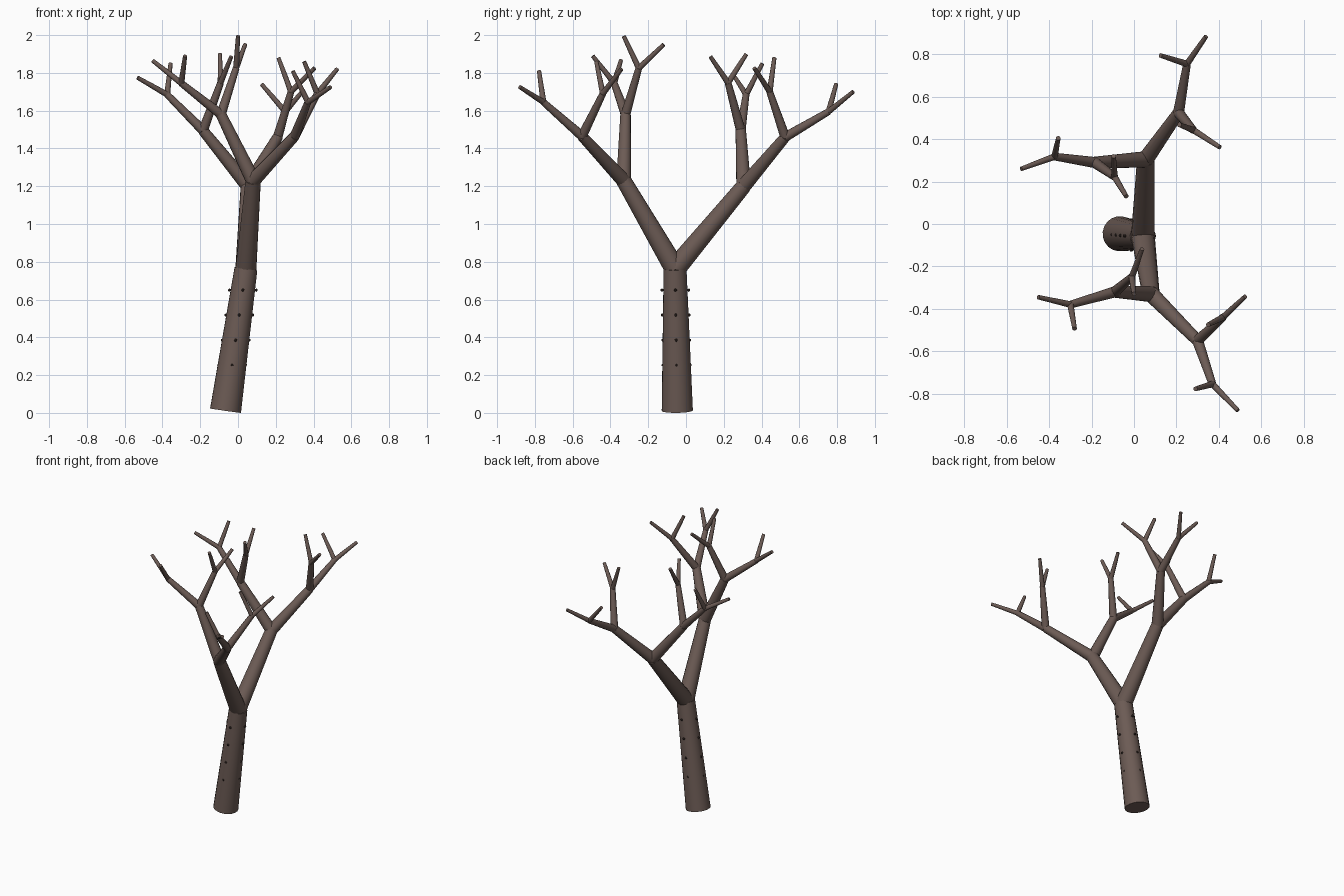
import bpy, bmesh, math
from mathutils import Vector, Matrix

if "Cube" in bpy.data.objects:
    bpy.data.objects.remove(bpy.data.objects["Cube"])


def material(name, rgb):
    m = bpy.data.materials.new(name)
    m.diffuse_color = (*rgb, 1)
    m.use_nodes = True
    m.node_tree.nodes["Principled BSDF"].inputs["Base Color"].default_value = m.diffuse_color
    return m


bark = material("bark", (0.15, 0.105, 0.09))
dark = material("dark_bark", (0.04, 0.027, 0.022))


def finish(bm, name, mat):
    me = bpy.data.meshes.new(name)
    bm.to_mesh(me)
    bm.free()
    me.materials.append(mat)
    ob = bpy.data.objects.new(name, me)
    bpy.context.collection.objects.link(ob)
    bpy.context.view_layer.objects.active = ob
    ob.select_set(True)
    bpy.ops.object.shade_smooth_by_angle(angle=math.radians(40))
    ob.select_set(False)
    return ob


def limb(name, a, b, r1, r2, sides):
    """Tapered, capped cylinder from a to b."""
    a, b = Vector(a), Vector(b)
    d = b - a
    bm = bmesh.new()
    rot = d.to_track_quat('Z', 'Y').to_matrix().to_4x4()
    bmesh.ops.create_cone(bm, cap_ends=True, segments=sides, radius1=r1, radius2=r2,
                          depth=d.length, matrix=Matrix.Translation((a + b) / 2) @ rot)
    finish(bm, name, bark)


# Trunk
BASE, FORK = Vector((-0.066, -0.046, 0.012)), Vector((0.042, -0.058, 0.763))
limb("trunk", BASE, FORK, 0.083, 0.061, 20)

# Branch tree: (end point, children)
tree = [
    ((0.08, -0.33, 1.23), [
        ((0.30, -0.55, 1.465), [
            ((0.37, -0.755, 1.645), [((0.49, -0.88, 1.725), []), ((0.29, -0.778, 1.81), [])]),
            ((0.42, -0.44, 1.69), [((0.525, -0.342, 1.82), []), ((0.35, -0.475, 1.86), [])])]),
        ((-0.09, -0.32, 1.58), [
            ((-0.30, -0.38, 1.745), [((-0.452, -0.345, 1.865), []), ((-0.28, -0.494, 1.89), [])]),
            ((-0.01, -0.25, 1.825), [((0.0, -0.33, 1.995), []), ((0.038, -0.118, 1.95), [])])])]),
    ((0.055, 0.305, 1.20), [
        ((0.21, 0.525, 1.46), [
            ((0.25, 0.755, 1.595), [((0.34, 0.885, 1.70), []), ((0.125, 0.795, 1.74), [])]),
            ((0.28, 0.443, 1.70), [((0.405, 0.362, 1.825), []), ((0.214, 0.468, 1.88), [])])]),
        ((-0.185, 0.29, 1.495), [
            ((-0.375, 0.318, 1.685), [((-0.532, 0.26, 1.775), []), ((-0.357, 0.405, 1.85), [])]),
            ((-0.092, 0.223, 1.747), [((-0.036, 0.13, 1.885), []), ((-0.096, 0.32, 1.90), [])])])]),
]
# Part name, start radius, end radius, sides per level
LEVELS = [("main_branch", 0.056, 0.041, 16), ("branch", 0.039, 0.028, 14),
          ("small_branch", 0.026, 0.018, 12), ("twig", 0.016, 0.011, 10)]


def grow(start, nodes, level):
    for end, kids in nodes:
        name, r1, r2, sides = LEVELS[level]
        limb(name, start, end, r1, r2, sides)
        grow(end, kids, level + 1)


grow(FORK, tree, 0)

# Small dark bark knots: five rings of four on the trunk
bm = bmesh.new()
for z in (0.12, 0.253, 0.385, 0.518, 0.65):
    c = BASE.lerp(FORK, (z - BASE.z) / (FORK.z - BASE.z))
    for k in range(4):
        a = k * math.pi / 2
        p = c + Vector((math.cos(a), math.sin(a), 0)) * 0.071
        bmesh.ops.create_icosphere(bm, subdivisions=1, radius=0.009,
                                   matrix=Matrix.Translation(p))
finish(bm, "bark_knots", dark)
